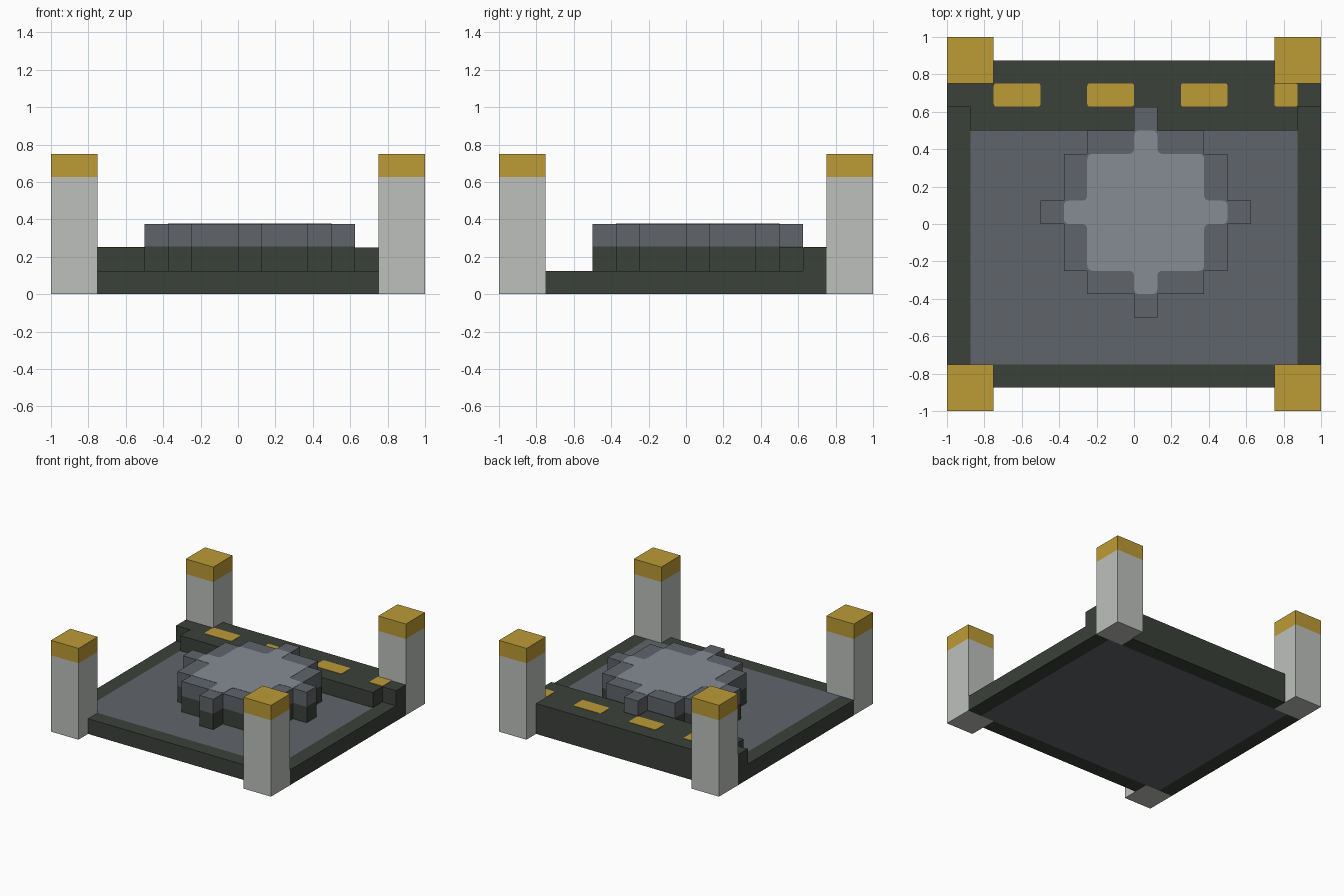
import bpy
import bmesh
from mathutils import Vector

cube = bpy.data.objects.get("Cube")
if cube:
    bpy.data.objects.remove(cube, do_unlink=True)


def material(name, srgb):
    lin = [((c / 255 + 0.055) / 1.055) ** 2.4 for c in srgb]
    mat = bpy.data.materials.new(name)
    mat.use_nodes = True
    mat.diffuse_color = (*lin, 1)
    bsdf = next(n for n in mat.node_tree.nodes if n.type == 'BSDF_PRINCIPLED')
    bsdf.inputs["Base Color"].default_value = (*lin, 1)
    bsdf.inputs["Roughness"].default_value = 0.8
    return mat


GOLD = material("gold", (188, 155, 53))
PALE = material("pale grey", (189, 192, 188))
DARK = material("dark green grey", (59, 65, 58))
SLATE = material("slate grey", (96, 101, 106))
LIGHT = material("light blue grey", (134, 140, 148))


def prism(name, outline, z0, z1, mat):
    """Extrude a counter-clockwise outline from z0 up to z1."""
    bm = bmesh.new()
    face = bm.faces.new([bm.verts.new((x, y, z0)) for x, y in outline])
    ext = bmesh.ops.extrude_face_region(bm, geom=[face], use_keep_orig=True)
    top = [v for v in ext["geom"] if isinstance(v, bmesh.types.BMVert)]
    bmesh.ops.translate(bm, verts=top, vec=(0, 0, z1 - z0))
    bmesh.ops.recalc_face_normals(bm, faces=bm.faces)
    mesh = bpy.data.meshes.new(name)
    bm.to_mesh(mesh)
    bm.free()
    mesh.materials.append(mat)
    obj = bpy.data.objects.new(name, mesh)
    bpy.context.collection.objects.link(obj)
    return obj


def rect(x0, x1, y0, y1):
    return [(x0, y0), (x1, y0), (x1, y1), (x0, y1)]


def four_fold(quarter, centre):
    """Repeat a quarter outline by 90 degree turns."""
    pts = []
    for _ in range(4):
        pts += [(centre + x, centre + y) for x, y in quarter]
        quarter = [(-y, x) for x, y in quarter]
    return pts


def rounded(outline, r, steps=4):
    """Round every corner of an outline."""
    pts = [Vector(p) for p in outline]
    out = []
    for i, p in enumerate(pts):
        a = p + (pts[i - 1] - p).normalized() * r
        b = p + (pts[(i + 1) % len(pts)] - p).normalized() * r
        for s in range(steps + 1):
            t = s / steps
            out.append(a * (1 - t) ** 2 + p * 2 * t * (1 - t) + b * t ** 2)
    return out


# Floor slab with a flush dark rim
prism("floor_slab", rect(-0.875, 0.875, -0.75, 0.75), 0, 0.125, SLATE)
prism("rim_right", rect(-1, -0.875, -0.75, 0.75), 0, 0.125, DARK)
prism("rim_left", rect(0.875, 1, -0.75, 0.75), 0, 0.125, DARK)
prism("rim_front", rect(-0.75, 0.75, -0.875, -0.75), 0, 0.125, DARK)
prism("rim_back", rect(-0.75, 0.75, 0.75, 0.875), 0, 0.125, DARK)

# Raised step along the back, notched around the posts
half = [(0.875, 0.5), (0.875, 0.625), (1, 0.625), (1, 0.75), (0.75, 0.75), (0.75, 0.875)]
prism("back_step", half + [(-x, y) for x, y in reversed(half)], 0.125, 0.25, DARK)

# Gold dashes on the step
for i, (x0, x1) in enumerate([(-0.75, -0.5), (-0.25, 0), (0.25, 0.5), (0.75, 0.875)]):
    prism(f"step_dash_{i + 1}", rounded(rect(x0, x1, 0.628, 0.752), 0.015), 0.249, 0.253, GOLD)

# Corner posts with gold caps
for sy, depth in ((-1, "front"), (1, "back")):
    for sx, side in ((-1, "right"), (1, "left")):
        xs = sorted((sx, sx * 0.75))
        ys = sorted((sy, sy * 0.75))
        prism(f"post_{depth}_{side}", rect(*xs, *ys), 0, 0.627, PALE)
        prism(f"post_cap_{depth}_{side}", rect(*xs, *ys), 0.627, 0.75, GOLD)

# Stepped round mound: dark foot, slate top, light inlay
mound = four_fold([(0.5625, 0.0625), (0.4375, 0.0625), (0.4375, 0.3125), (0.3125, 0.3125),
                   (0.3125, 0.4375), (0.0625, 0.4375), (0.0625, 0.5625)], 0.0625)
inlay = four_fold([(0.4375, 0.0625), (0.3125, 0.0625), (0.3125, 0.3125),
                   (0.0625, 0.3125), (0.0625, 0.4375)], 0.0625)
prism("mound_foot", mound, 0.125, 0.255, DARK)
prism("mound_top", mound, 0.255, 0.375, SLATE)
prism("mound_inlay", rounded(inlay, 0.03), 0.374, 0.377, LIGHT)
